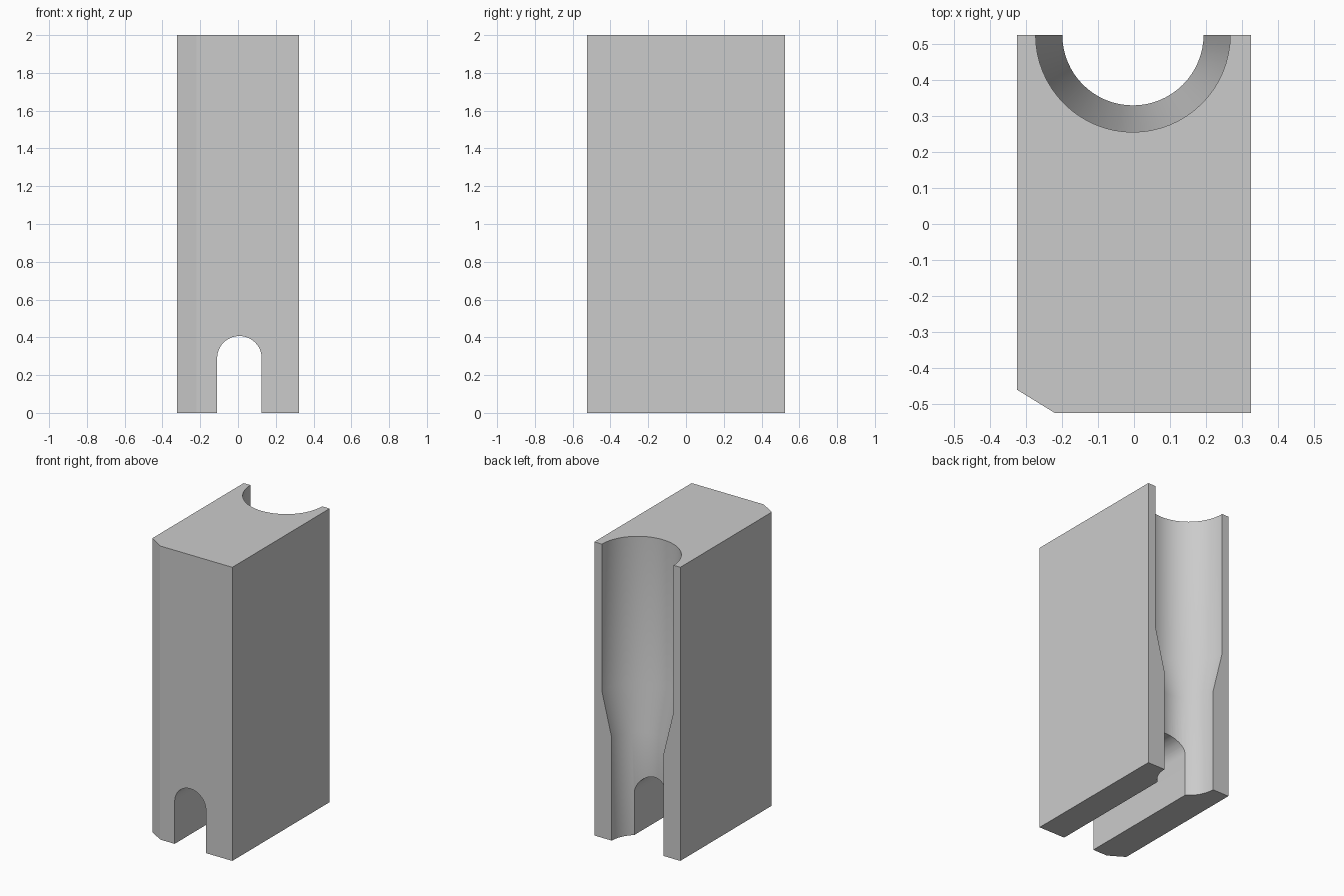
import bpy
import bmesh
import math
from mathutils import Vector

cube = bpy.data.objects.get("Cube")
if cube:
    bpy.data.objects.remove(cube, do_unlink=True)

grey = bpy.data.materials.new("plain grey")
grey.use_nodes = True
colour = (0.6, 0.6, 0.6, 1)
grey.diffuse_color = colour
grey.node_tree.nodes["Principled BSDF"].inputs["Base Color"].default_value = colour


def finish(bm, name):
    bmesh.ops.recalc_face_normals(bm, faces=bm.faces)
    mesh = bpy.data.meshes.new(name)
    bm.to_mesh(mesh)
    bm.free()
    mesh.materials.append(grey)
    obj = bpy.data.objects.new(name, mesh)
    bpy.context.collection.objects.link(obj)
    return obj


def prism(name, points, direction):
    """Extrude a closed outline along a direction."""
    bm = bmesh.new()
    face = bm.faces.new([bm.verts.new(p) for p in points])
    grown = bmesh.ops.extrude_face_region(bm, geom=[face], use_keep_orig=True)
    moved = [v for v in grown["geom"] if isinstance(v, bmesh.types.BMVert)]
    bmesh.ops.translate(bm, verts=moved, vec=Vector(direction))
    return finish(bm, name)


def lathe(name, profile, x, y, sides):
    """Stack rings of (radius, height) around a vertical axis."""
    bm = bmesh.new()
    rings = []
    for r, z in profile:
        rings.append([bm.verts.new((x + r * math.cos(math.tau * i / sides),
                                    y + r * math.sin(math.tau * i / sides), z))
                      for i in range(sides)])
    for low, high in zip(rings, rings[1:]):
        for i in range(sides):
            j = (i + 1) % sides
            bm.faces.new((low[i], low[j], high[j], high[i]))
    bm.faces.new(rings[0])
    bm.faces.new(rings[-1])
    return finish(bm, name)


# Block with one chamfered front corner
W, D, H = 0.324, 0.524, 2.0
outline = [(-0.22, -D), (W, -D), (W, D), (-W, D), (-W, -0.46)]
block = prism("block", [(x, y, 0) for x, y in outline], (0, 0, H))

# Stepped half-round channel down the back, with a tapered shoulder
bore = lathe("bore_cutter",
             [(0.196, -0.2), (0.196, 0.7), (0.27, 1.0), (0.27, 2.2)],
             -0.003, 0.525, 64)

# Arched slot through the foot, front to back
cx, r, spring, steps = 0.0075, 0.118, 0.289, 24
arch = [(cx + r * math.cos(math.pi * i / steps), -1,
         spring + r * math.sin(math.pi * i / steps)) for i in range(steps + 1)]
slot = prism("slot_cutter",
             [(cx + r, -1, -0.2)] + arch + [(cx - r, -1, -0.2)], (0, 2, 0))

bpy.ops.object.select_all(action='DESELECT')
block.select_set(True)
bpy.context.view_layer.objects.active = block
for cutter in (bore, slot):
    cutter.hide_render = True
    cut = block.modifiers.new(cutter.name, 'BOOLEAN')
    cut.operation = 'DIFFERENCE'
    cut.solver = 'EXACT'
    cut.object = cutter
    bpy.ops.object.modifier_apply(modifier=cut.name)
    bpy.data.objects.remove(cutter, do_unlink=True)

# Round walls smooth, chamfer and rims sharp
bpy.ops.object.shade_smooth_by_angle(angle=math.radians(25))
